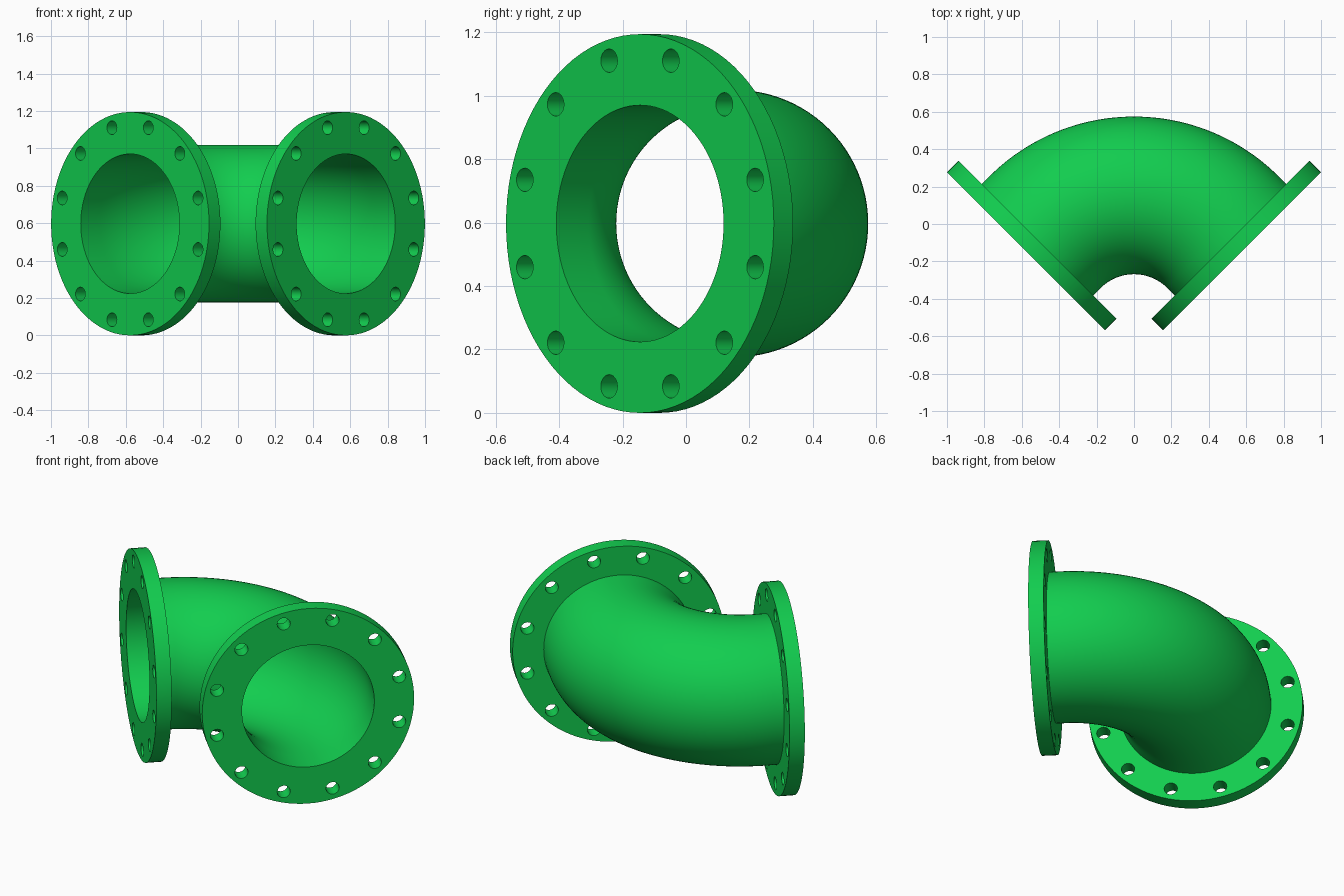
import bpy, bmesh, math
from mathutils import Matrix, Vector

if "Cube" in bpy.data.objects:
    bpy.data.objects.remove(bpy.data.objects["Cube"])

SEG = 96               # sides of the round sections
MID_Z = 0.597          # height of the pipe centreline
BEND_Y, BEND_R = -0.52, 0.673
OUTER_R, BORE_R = 0.4215, 0.373
STRAIGHT, THICK = 0.057, 0.086
FLANGE_R, BOLT_RING_R, BOLT_R = 0.597, 0.5315, 0.037

green = bpy.data.materials.new("pipe green")
green.diffuse_color = (0.006, 0.61, 0.078, 1)
green.use_nodes = True
green.node_tree.nodes["Principled BSDF"].inputs["Base Color"].default_value = green.diffuse_color


def frame(angle, along=0.0):
    """Cross-section frame on the bend: x = radial, y = up, z = along the pipe."""
    s, c = math.sin(angle), math.cos(angle)
    pos = Vector((BEND_R * s, BEND_Y + BEND_R * c, MID_Z)) + Vector((c, -s, 0)) * along
    m = Matrix(((s, 0, c), (c, 0, -s), (0, 1, 0))).to_4x4()
    m.translation = pos
    return m


def circle(r, n, cx=0.0, cy=0.0):
    return [Vector((cx + r * math.cos(2 * math.pi * i / n),
                    cy + r * math.sin(2 * math.pi * i / n), 0)) for i in range(n)]


def finish(obj):
    obj.data.materials.clear()
    obj.data.materials.append(green)
    bpy.ops.object.select_all(action='DESELECT')
    obj.select_set(True)
    bpy.context.view_layer.objects.active = obj
    bpy.ops.object.shade_smooth_by_angle(angle=math.radians(35))


# Elbow pipe: outer wall and bore swept along straight - bend - straight
q = math.pi / 4
stations = [frame(-q, -STRAIGHT)]
stations += [frame(-q + 2 * q * i / 48) for i in range(49)]
stations += [frame(q, STRAIGHT)]
bm = bmesh.new()
for radius, inward in ((OUTER_R, False), (BORE_R, True)):
    rings = [[bm.verts.new(m @ p) for p in circle(radius, SEG)] for m in stations]
    for a, b in zip(rings, rings[1:]):
        for i in range(SEG):
            j = (i + 1) % SEG
            quad = [a[i], a[j], b[j], b[i]]
            bm.faces.new(quad[::-1] if inward else quad)
mesh = bpy.data.meshes.new("elbow_pipe")
bm.to_mesh(mesh)
bm.free()
pipe = bpy.data.objects.new("elbow_pipe", mesh)
bpy.context.collection.objects.link(pipe)
finish(pipe)

# Flange plate: disc outline with bore and twelve bolt holes, extruded
loops = [circle(FLANGE_R, SEG), circle(BORE_R, SEG)]
for k in range(12):
    a = math.radians(15 + 30 * k)
    loops.append(circle(BOLT_R, 24, BOLT_RING_R * math.cos(a), BOLT_RING_R * math.sin(a)))
outline = bpy.data.curves.new("flange_outline", 'CURVE')
outline.dimensions = '2D'
outline.fill_mode = 'BOTH'
outline.extrude = THICK / 2
for pts in loops:
    sp = outline.splines.new('POLY')
    sp.points.add(len(pts) - 1)
    for point, p in zip(sp.points, pts):
        point.co = (p.x, p.y, 0, 1)
    sp.use_cyclic_u = True
helper = bpy.data.objects.new("flange_helper", outline)
bpy.context.collection.objects.link(helper)
bpy.context.view_layer.update()
plate = bpy.data.meshes.new_from_object(helper.evaluated_get(bpy.context.evaluated_depsgraph_get()))
bpy.data.objects.remove(helper)
bm = bmesh.new()
bm.from_mesh(plate)
bmesh.ops.remove_doubles(bm, verts=bm.verts, dist=1e-5)
bmesh.ops.recalc_face_normals(bm, faces=bm.faces)
bm.to_mesh(plate)
bm.free()

# One flange on each end of the elbow
for name, side in (("left_flange", -1), ("right_flange", 1)):
    flange = bpy.data.objects.new(name, plate.copy())
    bpy.context.collection.objects.link(flange)
    flange.matrix_world = frame(side * q, side * (STRAIGHT + THICK / 2))
    finish(flange)
